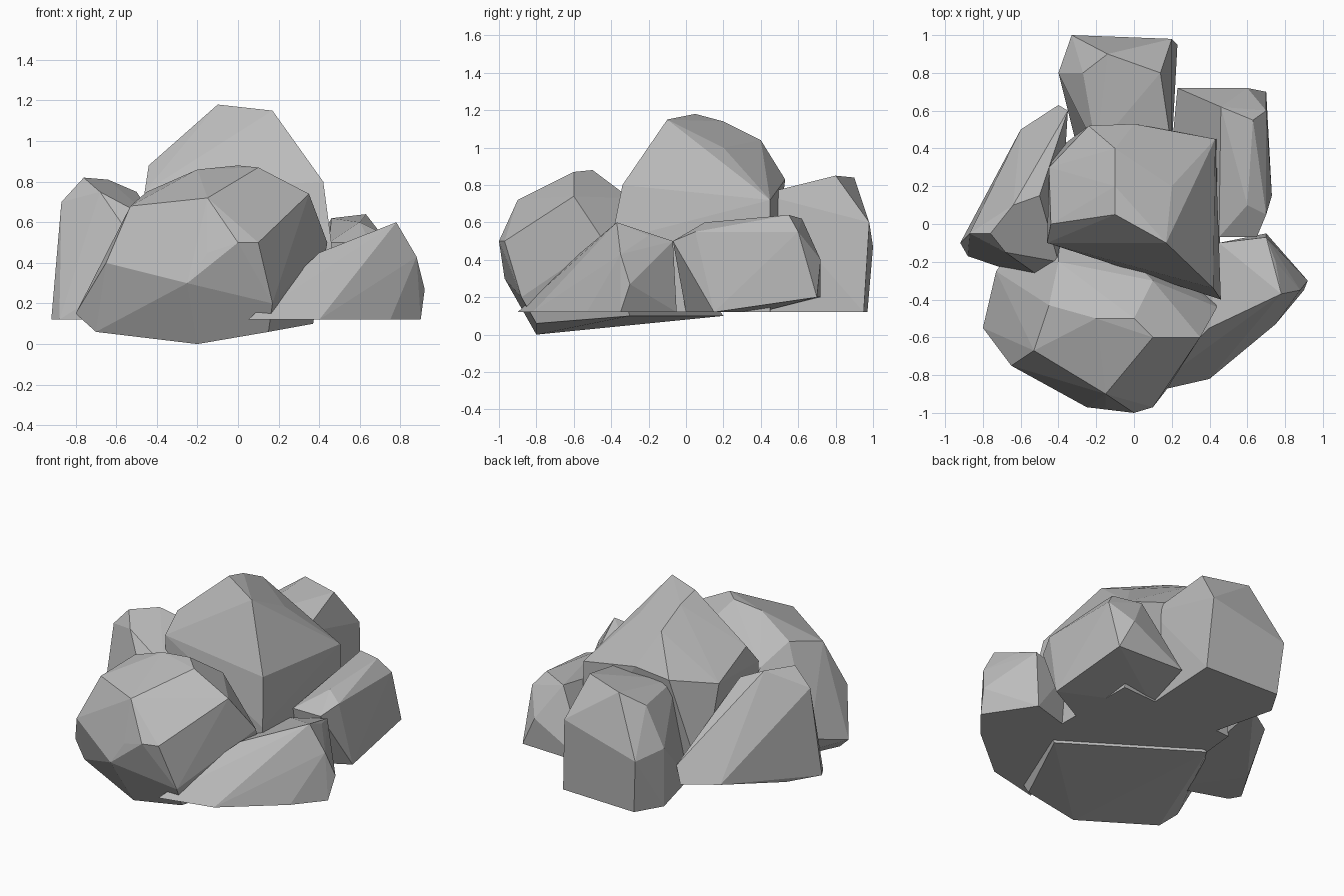
import bpy
import bmesh
import math

# Remove the default cube
default_cube = bpy.data.objects.get("Cube")
if default_cube:
    bpy.data.objects.remove(default_cube, do_unlink=True)

# One stone grey for the whole pile
stone = bpy.data.materials.new("stone_grey")
stone.use_nodes = True
stone_colour = (.5, .5, .5, 1)
stone.diffuse_color = stone_colour
shader = stone.node_tree.nodes["Principled BSDF"]
shader.inputs["Base Color"].default_value = stone_colour
shader.inputs["Roughness"].default_value = .9

ground_gap = .12


def make_rock(name, crown, foot, foot_height=ground_gap):
    """Chiselled boulder: a tight skin from a level foot outline up to its crown corners."""
    bm = bmesh.new()
    for corner in crown:
        bm.verts.new(corner)
    for x, y in foot:
        bm.verts.new((x, y, foot_height))
    bmesh.ops.convex_hull(bm, input=bm.verts[:])
    buried = [vert for vert in bm.verts if not vert.link_faces]
    bmesh.ops.delete(bm, geom=buried, context="VERTS")

    # Merge nearly level facets into broad flat ones
    bmesh.ops.dissolve_limit(bm, angle_limit=math.radians(3),
                             verts=bm.verts[:], edges=bm.edges[:])
    bmesh.ops.recalc_face_normals(bm, faces=bm.faces[:])

    mesh = bpy.data.meshes.new(name)
    bm.to_mesh(mesh)
    bm.free()
    mesh.materials.append(stone)
    rock = bpy.data.objects.new(name, mesh)
    bpy.context.collection.objects.link(rock)


# Broad boulder at the front, resting on its lowest corner
make_rock(
    "front_boulder",
    crown=[(-.2, -.8, 0), (-.8, -.55, .15), (-.65, -.75, .4), (-.25, -.97, .3),
           (-.15, -.97, .45), (0, -1, .5), (.1, -.97, .5), (-.53, -.67, .68),
           (-.15, -.9, .72), (.1, -.6, .87), (0, -.5, .88), (-.2, -.5, .86),
           (.35, -.6, .74), (.44, -.44, .5), (-.4, -.2, .65), (.17, -.88, .2),
           (-.45, -.43, .75), (-.73, -.25, .25), (.37, -.3, .1), (-.4, .2, .1),
           (.1, -.3, .73)],
    foot=[(-.7, -.6), (.15, -.8)],
    foot_height=ground_gap / 2,
)

# Tall peak in the middle
make_rock(
    "centre_peak",
    crown=[(-.1, .05, 1.18), (.17, -.1, 1.15), (-.1, .2, 1.14), (-.1, .4, 1.04),
           (.2, .2, 1), (0, .53, .83), (-.24, .52, .8), (.43, .45, .72),
           (.42, -.34, .8), (.46, -.4, .5), (-.44, 0, .88), (-.46, -.1, .75),
           (-.45, .3, .75)],
    foot=[(.46, -.4), (.45, .45), (-.4, .4), (-.45, -.1)],
)

# Blocky stone at the back
make_rock(
    "back_block",
    crown=[(.14, .8, .85), (-.14, .9, .84), (-.27, .8, .75), (-.33, 1, .47),
           (.2, .98, .6), (-.4, .8, .5), (.2, .4, .75), (-.2, .4, .75)],
    foot=[(.23, .95), (-.3, .97), (-.4, .8), (.2, .4), (-.3, .4)],
)

# Long leaning stone on the -x side
make_rock(
    "right_slab",
    crown=[(-.87, -.05, .7), (-.76, -.05, .82), (-.64, .1, .81), (-.5, .15, .75),
           (-.68, -.15, .75), (-.4, -.2, .6), (-.44, -.32, .4), (-.35, .6, .3),
           (-.6, .5, .2), (-.4, .63, .2)],
    foot=[(-.92, -.1), (-.88, -.17), (-.5, -.3), (-.8, .1)],
)

# Low wedge at the front on the +x side
make_rock(
    "left_wedge",
    crown=[(.78, -.37, .6), (.75, -.2, .53), (.7, -.07, .5), (.88, -.35, .43),
           (.92, -.3, .27), (.45, -.1, .45), (.4, -.55, .45)],
    foot=[(.9, -.35), (.75, -.53), (.4, -.82), (.05, -.9), (.7, -.05), (.2, -.2)],
)

# Slab behind it on the +x side
make_rock(
    "back_left_slab",
    crown=[(.63, .55, .64), (.7, .6, .55), (.6, .72, .4), (.23, .72, .2),
           (.46, .62, .62), (.7, .05, .55), (.65, -.07, .5), (.6, .1, .6),
           (.45, -.07, .5), (.7, .7, .2)],
    foot=[(.73, .15), (.45, 0), (.2, .4)],
)
